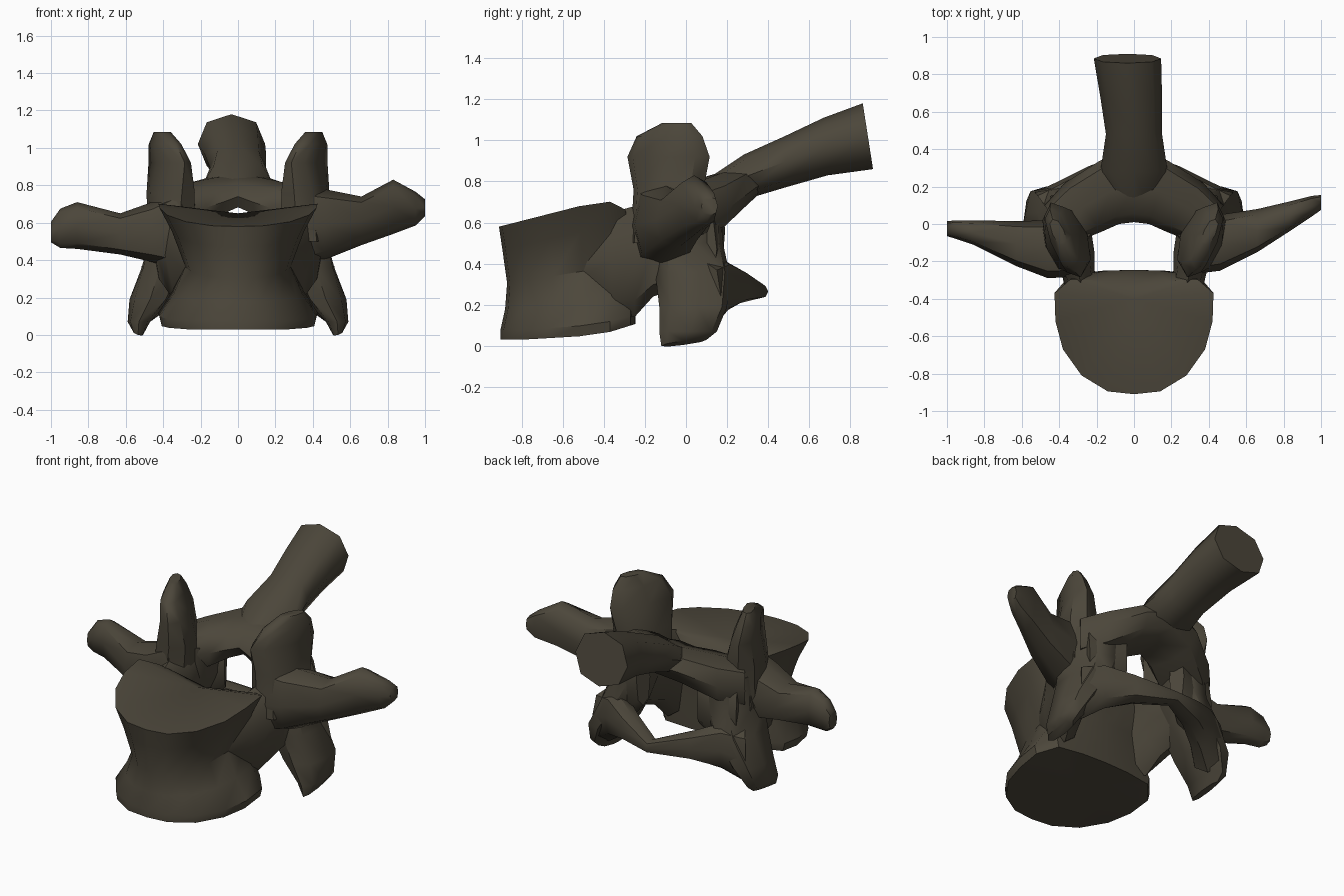
import bpy, bmesh, math
from mathutils import Vector

if "Cube" in bpy.data.objects:
    bpy.data.objects.remove(bpy.data.objects["Cube"])

bone = bpy.data.materials.new("dark_brown_bone")
bone.diffuse_color = (0.072, 0.062, 0.043, 1)
bone.use_nodes = True
bone.node_tree.nodes["Principled BSDF"].inputs["Base Color"].default_value = bone.diffuse_color


def finish(name, bm, angle=50):
    bmesh.ops.recalc_face_normals(bm, faces=bm.faces)
    me = bpy.data.meshes.new(name)
    bm.to_mesh(me)
    bm.free()
    me.materials.append(bone)
    ob = bpy.data.objects.new(name, me)
    bpy.context.collection.objects.link(ob)
    bpy.ops.object.select_all(action='DESELECT')
    ob.select_set(True)
    bpy.context.view_layer.objects.active = ob
    bpy.ops.object.shade_smooth_by_angle(angle=math.radians(angle))
    return ob


def skin(bm, rings):
    for a, b in zip(rings, rings[1:]):
        n = len(a)
        for i in range(n):
            bm.faces.new((a[i], a[(i + 1) % n], b[(i + 1) % n], b[i]))


def loft(name, sections, side=1, n=8, power=0.8):
    """Each section is centre, half axis U, half axis V; side -1 mirrors in x."""
    def soft(v):
        return math.copysign(abs(v) ** power, v) if abs(v) > 1e-6 else 0
    bm = bmesh.new()
    rings = []
    for c, u, v in sections:
        ring = []
        for i in range(n):
            t = 2 * math.pi * i / n
            p = Vector(c) + Vector(u) * soft(math.cos(t)) + Vector(v) * soft(math.sin(t))
            p.x *= side
            ring.append(bm.verts.new(p))
        rings.append(ring)
    skin(bm, rings)
    bm.faces.new(rings[0])
    bm.faces.new(rings[-1])
    return finish(name, bm)


def mirrored(sections):
    return [((-c[0], c[1], c[2]), (-u[0], u[1], u[2]), v) for c, u, v in reversed(sections)]


# Vertebral body: D-shaped outline, waisted, with hollow end plates
half = [(0, -.91), (.14, -.895), (.28, -.81), (.38, -.67), (.42, -.52),
        (.425, -.37), (.34, -.27), (.17, -.25), (0, -.245)]
outline = half + [(-x, y) for x, y in half[-2:0:-1]]


def top_z(x, y):
    z = .58 + (y + .91) * .255 if y < -.4 else .71 - (y + .4) * .3
    return z - (.04 * (1 - abs(x) / .42) if y > -.4 else 0)


def low_z(y):
    return .03 + max(0, y + .8) * .06 + max(0, y + .42) * .25


bm = bmesh.new()
rings = []
for t, sx, sy in [(0, .97, .99), (.08, 1, .99), (.27, .82, .955), (.5, .67, .94),
                  (.8, .84, .975), (1, 1, 1)]:
    ring = []
    for x, y in outline:
        z = low_z(y) * (1 - t) + top_z(x, y) * t
        py = -.25 + (y + .25) * sy
        if t == 1 and y > -.3:            # notch in the upper back rim
            py -= .08 * (1 - abs(x) / .5)
        ring.append(bm.verts.new((x * sx, py, z)))
    rings.append(ring)
skin(bm, rings)
for ring, mid in ((rings[0], (0, -.5, .08)), (rings[-1], (0, -.40, .65))):
    m = bm.verts.new(mid)
    for i in range(len(ring)):
        bm.faces.new((ring[i], ring[(i + 1) % len(ring)], m))
finish("vertebral_body", bm, 40)

# Paired parts
for side, tag in ((1, "right"), (-1, "left")):
    loft(tag + "_pedicle", [
        ((.20, -.55, .40), (.06, 0, 0), (0, 0, .12)),
        ((.275, -.36, .40), (.09, 0, .02), (0, 0, .25)),
        ((.30, -.25, .41), (.09, 0, .02), (0, 0, .27)),
        ((.33, -.16, .48), (.12, 0, 0), (0, 0, .24)),
        ((.36, .04, .52), (.12, 0, 0), (0, 0, .21))], side)
    loft(tag + "_superior_facet", [
        ((.36, -.10, .50), (-.04, -.17, 0), (.12, -.03, 0)),
        ((.36, -.085, .76), (-.06, -.17, 0), (.11, -.03, 0)),
        ((.365, -.085, .92), (-.08, -.20, 0), (.07, -.03, 0)),
        ((.39, -.08, 1.02), (-.06, -.16, 0), (.055, -.02, 0)),
        ((.405, -.045, 1.085), (-.03, -.07, 0), (.03, -.01, 0))], side)
    loft(tag + "_inferior_process", [
        ((.33, .02, .70), (.13, .03, 0), (-.06, .15, 0)),
        ((.34, .01, .50), (.13, .03, 0), (-.05, .17, 0)),
        ((.385, .03, .36), (.13, .03, 0), (-.03, .18, 0)),
        ((.47, .035, .19), (.11, .02, 0), (0, .165, 0)),
        ((.53, .01, .07), (.06, .01, 0), (0, .14, 0)),
        ((.535, -.01, .015), (.03, 0, .01), (0, .11, .015))], side)
    # side wall of the arch, between the pillar and the opening at the back
    loft(tag + "_lamina_wall", [
        ((.42, .06, .47), (.03, .09, 0), (0, 0, .24)),
        ((.29, .11, .50), (.03, .065, 0), (0, 0, .22)),
        ((.19, .15, .56), (.02, .04, 0), (0, 0, .17))], side)

# Transverse processes, a little different on each side
loft("right_transverse_process", [
    ((.30, -.13, .58), (0, .14, 0), (0, 0, .23)),
    ((.46, -.10, .59), (0, .15, 0), (0, 0, .19)),
    ((.66, -.035, .61), (0, .115, 0), (0, 0, .13)),
    ((.83, .04, .685), (0, .08, 0), (0, 0, .145)),
    ((.95, .095, .675), (0, .055, 0), (0, 0, .09)),
    ((1.0, .115, .68), (0, .04, 0), (0, 0, .045))])
loft("left_transverse_process", [
    ((-.30, -.14, .57), (0, .14, 0), (0, 0, .23)),
    ((-.46, -.135, .55), (0, .155, 0), (0, 0, .16)),
    ((-.63, -.105, .54), (0, .12, 0), (0, 0, .11)),
    ((-.86, -.045, .585), (0, .065, 0), (0, 0, .125)),
    ((-.95, -.03, .57), (0, .05, 0), (0, 0, .105)),
    ((-1.0, -.025, .55), (0, .04, 0), (0, 0, .055))])

# Lamina: upper arch closing the canal behind
arch = [((.40, .00, .64), (.08, .10, 0), (0, 0, .13)),
        ((.27, .09, .68), (.10, .13, 0), (0, 0, .13)),
        ((.13, .17, .74), (.05, .17, .03), (0, 0, .10))]
loft("lamina", arch + [((0, .20, .77), (0, .19, .03), (0, 0, .085))] + mirrored(arch))

# Lower arch: rim hanging between the two pillars, thin in the middle
rim = [((.47, .09, .24), (.06, .08, 0), (0, 0, .17)),
       ((.36, .16, .29), (.04, .07, 0), (0, 0, .14)),
       ((.21, .25, .29), (.03, .06, 0), (0, 0, .085))]
loft("lower_arch", rim + [((0, .345, .265), (0, .055, 0), (0, 0, .035))] + mirrored(rim))

# Spinous process rising to the back
loft("spinous_process", [
    ((0, .10, .76), (.10, 0, 0), (0, 0, .05)),
    ((0, .28, .82), (.18, 0, 0), (0, 0, .11)),
    ((0, .48, .895), (.15, 0, 0), (0, 0, .125)),
    ((-.015, .68, .97), (.165, 0, 0), (0, -.01, .14)),
    ((-.035, .885, 1.02), (.18, 0, 0), (0, -.025, .16))], power=.9)
